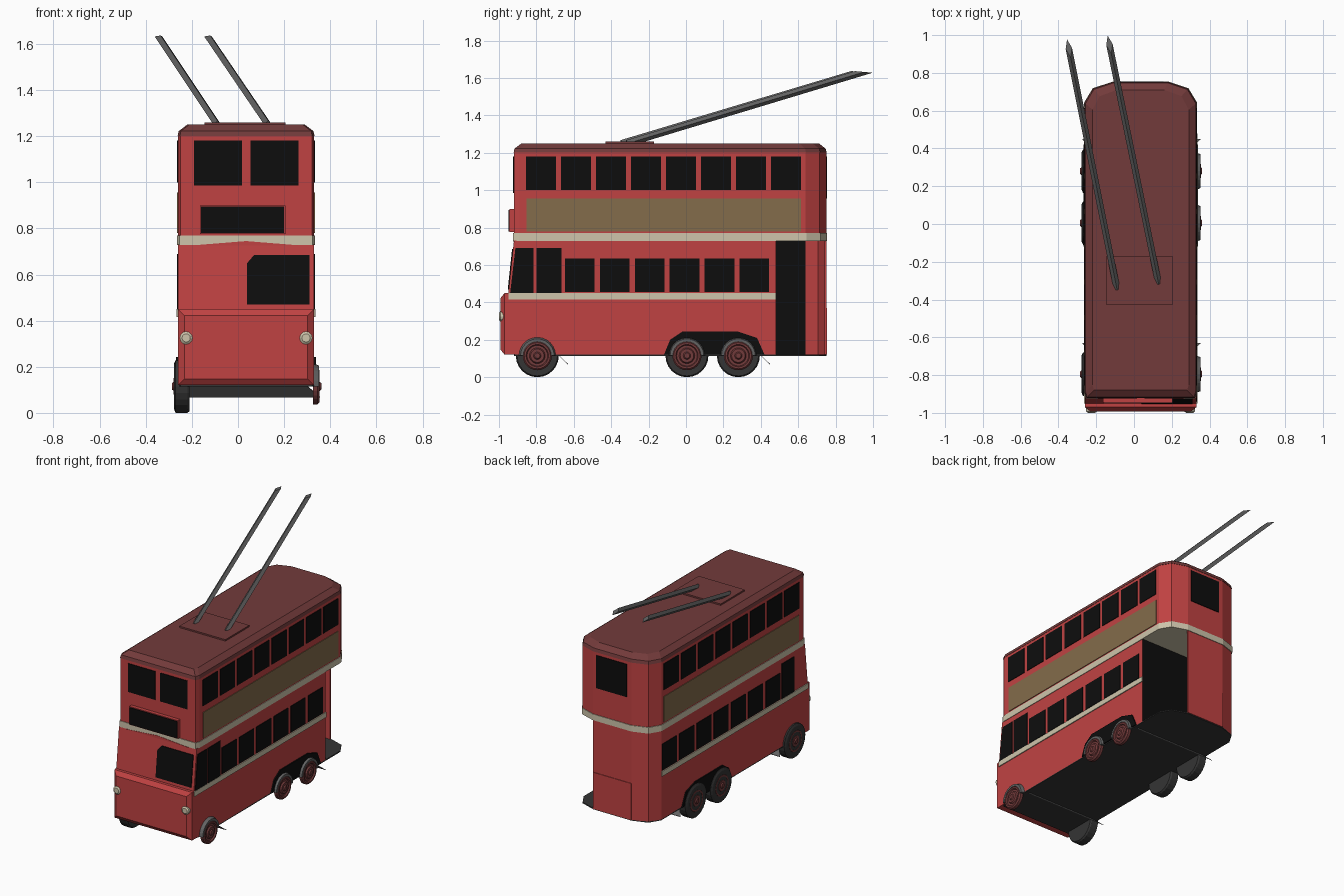
import bpy, bmesh, math
from mathutils import Vector

if "Cube" in bpy.data.objects:
    bpy.data.objects.remove(bpy.data.objects["Cube"])

CX = 0.035      # centre line of the body
HALF = 0.295    # half width of the body


def material(name, r, g, b):
    m = bpy.data.materials.new(name)
    m.use_nodes = True
    m.diffuse_color = (r, g, b, 1)
    m.node_tree.nodes["Principled BSDF"].inputs["Base Color"].default_value = (r, g, b, 1)
    return m


RED = material("body red", 0.53, 0.055, 0.055)
ROOF = material("dark maroon", 0.17, 0.043, 0.043)
CREAM = material("cream", 0.62, 0.56, 0.41)
TAN = material("tan panel", 0.23, 0.15, 0.07)
BLACK = material("black glass", 0.004, 0.004, 0.004)
TYRE = material("tyre grey", 0.035, 0.035, 0.035)
STEEL = material("steel grey", 0.125, 0.125, 0.125)


def loft(name, rings, *mats, rule=None, closed=False):
    """Skin a list of equal rings; cap the ends, or join them when closed."""
    bm = bmesh.new()
    loops = [[bm.verts.new(p) for p in ring] for ring in rings]
    pairs = list(zip(loops, loops[1:]))
    if closed:
        pairs.append((loops[-1], loops[0]))
    else:
        bm.faces.new(loops[0])
        bm.faces.new(loops[-1])
    for a, b in pairs:
        for i in range(len(a)):
            j = (i + 1) % len(a)
            bm.faces.new((a[i], a[j], b[j], b[i]))
    bmesh.ops.recalc_face_normals(bm, faces=bm.faces)
    if rule:
        for f in bm.faces:
            f.material_index = rule(f.normal, f.calc_center_median())
    mesh = bpy.data.meshes.new(name)
    bm.to_mesh(mesh)
    bm.free()
    for m in mats:
        mesh.materials.append(m)
    obj = bpy.data.objects.new(name, mesh)
    bpy.context.collection.objects.link(obj)
    return obj


def extrude(name, pts, d0, d1, place, *mats, rule=None):
    return loft(name, [[place(u, v, d) for u, v in pts] for d in (d0, d1)], *mats, rule=rule)


def rect(u0, u1, v0, v1):
    return [(u0, v0), (u1, v0), (u1, v1), (u0, v1)]


# Ways of placing flat outlines
def flat(u, v, d): return (u, v, d)
def across(u, v, d): return (d, u, v)
def upper_front(u, v, d): return (u, -0.92 - d, v)
def rear(u, v, d): return (u, 0.75 + d, v)
def cab_front(u, v, d): return (u, -0.95 + (v - 0.45) * 0.107 - d, v)
def side(s): return lambda u, v, d: (CX + s * (HALF + d), u, v)


# Plan of the upper deck: half outline mirrored over the centre line
half = [(0.285, -0.92), (HALF, -0.89), (HALF, 0.64), (0.25, 0.715), (0.145, 0.75)]
plan = half + [(-x, y) for x, y in reversed(half)]


def deck(z, grow=0.0):
    return [(CX + x * (1 + grow / HALF), -0.085 + (y + 0.085) * (1 + grow / 0.835), z)
            for x, y in plan]


# Upper deck, cream waist band and roof
loft("upper_deck", [deck(0.73), deck(1.2)], RED, CREAM, rule=lambda n, c: int(n.z < -0.9))
loft("waist_band", [deck(0.728, 0.004), deck(0.77, 0.004)], CREAM)
loft("roof", [deck(1.2, 0.002), deck(1.222, -0.003), deck(1.25, -0.04)], ROOF)
extrude("roof_base_plate", rect(-0.145, 0.205, -0.43, -0.17), 1.245, 1.26, flat, ROOF)
extrude("band_peak", [(-0.2, 0.726), (0.27, 0.726), (CX, 0.745)], 0, 0.006, upper_front, RED)

# Lower deck with a black bulkhead facing the open platform
extrude("lower_deck", [(-0.965, 0.12), (-0.965, 0.45), (-0.95, 0.45), (-0.92, 0.73),
                       (0.48, 0.73), (0.48, 0.12)], CX - HALF, CX + HALF, across,
        RED, BLACK, rule=lambda n, c: int(n.y > 0.9))
extrude("rear_wall", [(-0.26, 0.48), (-0.26, 0.64), (-0.215, 0.715), (-0.11, 0.75), (0.18, 0.75),
                      (0.18, 0.74), (-0.11, 0.74), (-0.208, 0.707), (-0.25, 0.64), (-0.25, 0.48)],
        0.12, 0.73, flat, RED, BLACK, rule=lambda n, c: int(n.x > 0.9 and c.x < 0))
extrude("rear_lower_panel", rect(-0.11, 0.18, 0.12, 0.37), 0, 0.004, rear, RED)
extrude("floor", [(x, y) for x, y, z in deck(0)], 0.114, 0.122, flat, TYRE)


# Front hood with tapered face
def hood_ring(y, inset):
    return [(x, y, z) for x, z in rect(-0.26 + inset, 0.33 - inset, 0.12 + inset, 0.45 - inset)]


loft("front_hood", [hood_ring(-0.94, 0), hood_ring(-0.97, 0), hood_ring(-0.992, 0.028)], RED)

# Front windows and destination box
for i, x in enumerate((-0.19, 0.055)):
    extrude(f"upper_front_window_{i}", rect(x, x + 0.207, 0.985, 1.18), 0, 0.005, upper_front, BLACK)
extrude("destination_box", rect(-0.165, 0.205, 0.775, 0.9), 0, 0.025, upper_front, RED)
extrude("destination_glass", rect(-0.16, 0.2, 0.78, 0.895), 0.025, 0.03, upper_front, BLACK)
extrude("driver_window", [(0.04, 0.47), (0.31, 0.47), (0.31, 0.685), (0.07, 0.685), (0.04, 0.65)],
        -0.002, 0.005, cab_front, BLACK)
extrude("upper_rear_window", rect(-0.075, 0.155, 0.955, 1.18), 0, 0.005, rear, BLACK)

# Side windows, panels, belts and rear wheel arches
PITCH = 0.187
for s, label in ((1, "left"), (-1, "right")):
    place = side(s)
    for i in range(8):
        y = -0.855 + i * PITCH
        extrude(f"upper_window_{label}_{i}", rect(y, y + 0.16, 1.0, 1.18), 0, 0.004, place, BLACK)
    for i in range(6 if s > 0 else 7):
        y = -0.648 + i * PITCH
        extrude(f"lower_window_{label}_{i}", rect(y, y + 0.158, 0.455, 0.635), 0, 0.004, place, BLACK)
    extrude(f"cab_window_{label}", rect(-0.8, -0.665, 0.45, 0.69), 0, 0.004, place, BLACK)
    if s > 0:
        extrude("cab_door_window", [(-0.94, 0.45), (-0.815, 0.45), (-0.815, 0.69), (-0.912, 0.69)],
                0, 0.004, place, BLACK)
    extrude(f"side_panel_{label}", rect(-0.852, 0.615, 0.78, 0.955), 0, 0.004, place, TAN)
    extrude(f"belt_{label}", rect(-0.95, 0.48 if s > 0 else 0.64, 0.415, 0.45), 0, 0.006, place, CREAM)
    extrude(f"rear_arch_{label}", [(-0.118, 0.12), (-0.085, 0.2), (-0.02, 0.243), (0.28, 0.243),
                                   (0.38, 0.21), (0.42, 0.12)], 0, 0.008, place, BLACK)


# Wheels
def circle(x, y, r, n=24):
    return [(x, y + r * math.cos(i * math.tau / n), 0.115 + r * math.sin(i * math.tau / n))
            for i in range(n)]


HUB = [(0, 0.078), (0.02, 0.078), (0.028, 0.07), (0.028, 0.06), (0.02, 0.055),
       (0.02, 0.042), (0.029, 0.036), (0.029, 0.02), (0.036, 0.014)]

for name, y in (("front", -0.795), ("middle", 0.005), ("back", 0.28)):
    # Full tyre on the right side, upper tyre arc on the left
    loft(f"{name}_tyre_right", [circle(-0.21, y, 0.108), circle(-0.22, y, 0.115),
                                circle(-0.27, y, 0.115), circle(-0.277, y, 0.1)], TYRE)
    arc = []
    for i in range(13):
        c, s = math.cos(i * math.pi / 12), math.sin(i * math.pi / 12)
        arc.append([(x, y + r * c, 0.115 + r * s)
                    for x, r in ((0.325, 0.075), (0.352, 0.075), (0.352, 0.09), (0.325, 0.1))])
    loft(f"{name}_tyre_arc_left", arc, STEEL)
    loft(f"{name}_hub_left", [circle(0.325 + d, y, r) for d, r in HUB], ROOF)
    loft(f"{name}_hub_right", [circle(-0.25 - d, y, r) for d, r in HUB], ROOF)

# Sloping flaps behind the wheels, with pointed ends
for name, y in (("front", -0.68), ("rear", 0.4)):
    loft(f"{name}_flap", [[(-0.23, y, z), (0.3, y, z), (0.355, y + 0.05, z - 0.048),
                           (-0.275, y + 0.05, z - 0.048)] for z in (0.118, 0.115)], STEEL)

# Headlamps
for x, label in ((-0.225, "right"), (0.295, "left")):
    rings = [[(x + r * math.cos(a * math.tau / 12), y, 0.325 + r * math.sin(a * math.tau / 12))
              for a in range(12)] for y, r in ((-0.96, 0.028), (-0.993, 0.028), (-1.0, 0.018))]
    loft(f"headlamp_{label}", rings, CREAM)

# Trolley poles: square bars with level-cut tips
for label, foot, tip in (("right", (-0.09, -0.345, 1.25), (-0.345, 0.93, 1.632)),
                         ("left", (0.13, -0.315, 1.25), (-0.13, 0.95, 1.632))):
    a, b = Vector(foot), Vector(tip)
    along = (b - a).normalized()
    wide = along.cross(Vector((0, 0, 1))).normalized() * 0.017
    tall = wide.cross(along).normalized() * 0.018
    rings = []
    for p, cut in ((a, 0), (b, 0.045)):
        rings.append([p + wide, p + tall - along * cut, p - wide, p - tall + along * cut])
    loft(f"trolley_pole_{label}", rings, STEEL)
